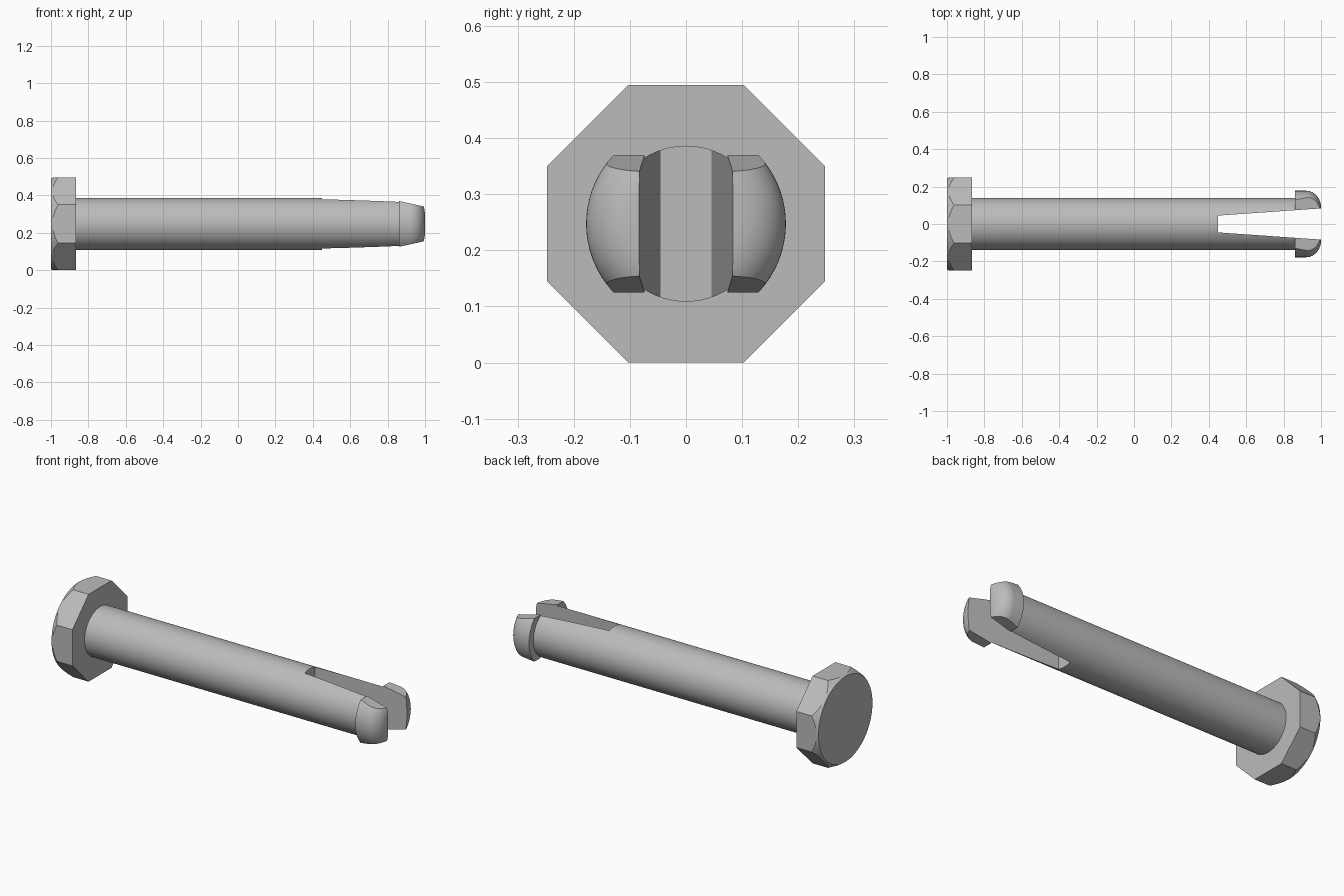
import bpy, bmesh, math
from mathutils import Matrix, Vector

if "Cube" in bpy.data.objects:
    bpy.data.objects.remove(bpy.data.objects["Cube"], do_unlink=True)

MID = 0.2475        # height of the pin axis
LIP_X = 0.86        # where the catch lips start

steel = bpy.data.materials.new("grey steel")
steel.use_nodes = True
steel.diffuse_color = (0.5, 0.5, 0.5, 1)
steel.node_tree.nodes["Principled BSDF"].inputs["Base Color"].default_value = (0.5, 0.5, 0.5, 1)


def make(name, bm):
    bmesh.ops.recalc_face_normals(bm, faces=bm.faces)
    mesh = bpy.data.meshes.new(name)
    bm.to_mesh(mesh)
    bm.free()
    mesh.materials.append(steel)
    ob = bpy.data.objects.new(name, mesh)
    bpy.context.collection.objects.link(ob)
    return ob


def lathe(profile, sides=64, turn=0.0):
    """Closed solid turned about the pin axis from (x, radius) points."""
    bm = bmesh.new()
    rings = []
    for x, r in profile:
        angles = [turn + math.tau * i / sides for i in range(sides)]
        rings.append([bm.verts.new((x, r * math.cos(a), MID + r * math.sin(a))) for a in angles])
    for a, b in zip(rings, rings[1:]):
        for i in range(sides):
            j = (i + 1) % sides
            bm.faces.new((a[i], a[j], b[j], b[i]))
    bm.faces.new(rings[0])
    bm.faces.new(rings[-1])
    return bm


def boolean(ob, cutter, operation):
    mod = ob.modifiers.new("cut", "BOOLEAN")
    mod.operation, mod.object, mod.solver = operation, cutter, "EXACT"
    bpy.context.view_layer.objects.active = ob
    bpy.ops.object.modifier_apply(modifier=mod.name)


# Octagonal head with its outer corners turned off by a cone
head = make("bolt_head", lathe([(-1, MID / math.cos(math.pi / 8)), (-0.865, MID / math.cos(math.pi / 8))],
                               8, math.pi / 8))
cone = make("head_chamfer_cutter", lathe([(-1.0, 0.242), (-0.914, 0.3), (-0.8, 0.3)], 96))
boolean(head, cone, "INTERSECT")

# Round shaft
shaft = make("shaft", lathe([(-0.865, 0.139), (LIP_X, 0.139)]))

# Domed catch lips, trimmed by sloping planes above and below
dome = [(0.92 + 0.08 * math.sin(t), 0.088 + 0.09 * math.cos(t))
        for t in (math.pi / 2 * i / 14 for i in range(15))]
bm = lathe([(LIP_X, 0.178)] + dome, 96)
for side in (1, -1):
    cut = bmesh.ops.bisect_plane(bm, geom=bm.verts[:] + bm.edges[:] + bm.faces[:],
                                 plane_co=(LIP_X, 0, MID + side * 0.1225),
                                 plane_no=Vector((0.22, 0, side)), clear_outer=True)
    edges = [e for e in cut["geom_cut"] if isinstance(e, bmesh.types.BMEdge)]
    bmesh.ops.holes_fill(bm, edges=edges, sides=0)
lips = make("catch_lips", bm)

# Flared slot splitting the end into two prongs
bm = bmesh.new()
bmesh.ops.create_cube(bm, size=1, matrix=Matrix.Translation((0.775, 0, MID)) @ Matrix.Diagonal((0.65, 1, 1, 1)))
for v in bm.verts:
    half = 0.045 + (v.co.x - 0.45) * 0.07
    v.co.y = math.copysign(half, v.co.y)
slot = make("slot_cutter", bm)
for ob in (shaft, lips):
    boolean(ob, slot, "DIFFERENCE")

for cutter in (cone, slot):
    bpy.data.objects.remove(cutter, do_unlink=True)

# Smooth the turned surfaces, keep machined edges sharp
for ob in (head, shaft, lips):
    bpy.ops.object.select_all(action="DESELECT")
    ob.select_set(True)
    bpy.context.view_layer.objects.active = ob
    bpy.ops.object.shade_smooth_by_angle(angle=math.radians(25))
